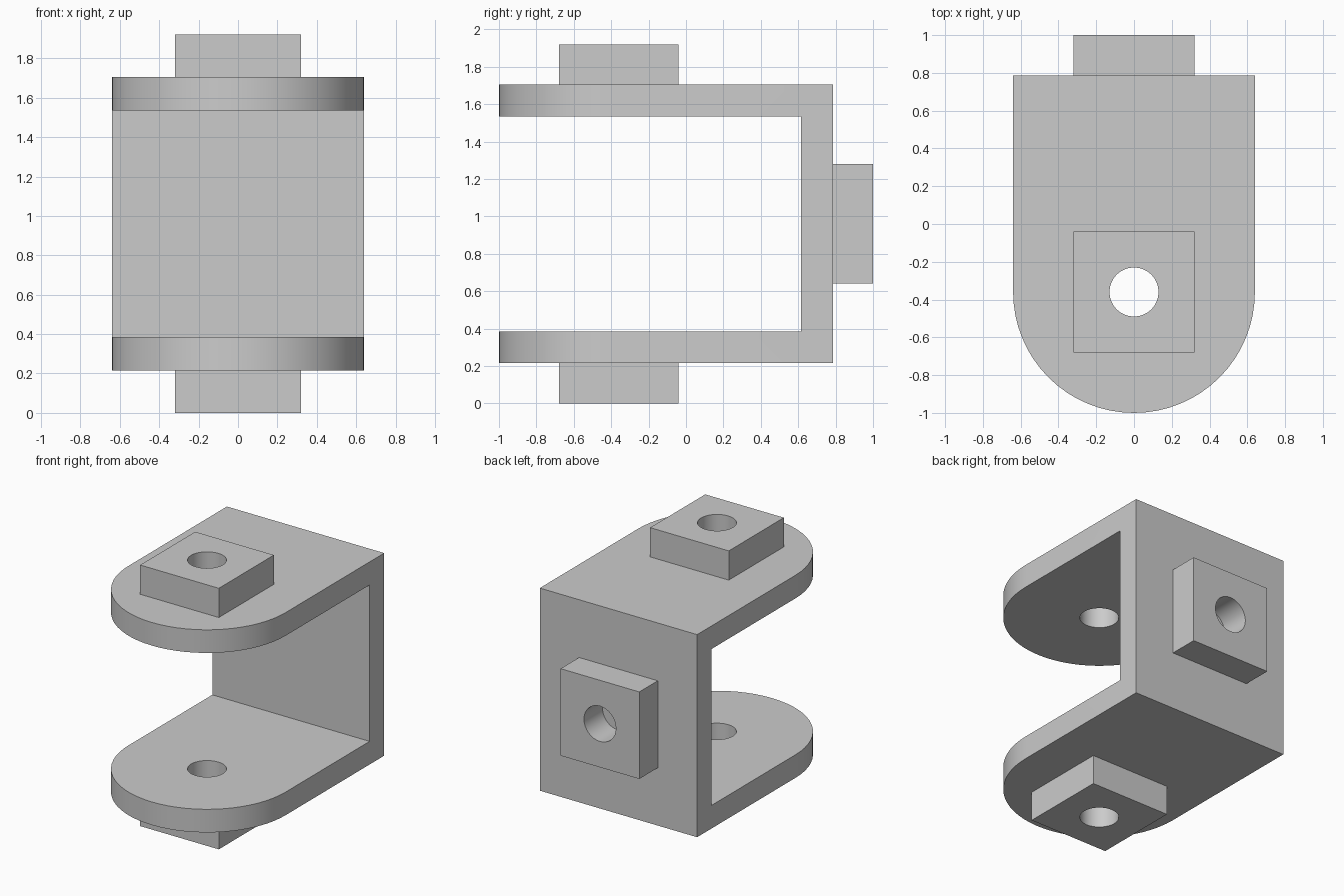
import bpy, bmesh, math
from mathutils import Matrix

if "Cube" in bpy.data.objects:
    bpy.data.objects.remove(bpy.data.objects["Cube"])

PIVOT_Y, R = -0.36, 0.64


def make(name, bm):
    bmesh.ops.recalc_face_normals(bm, faces=bm.faces)
    mesh = bpy.data.meshes.new(name)
    bm.to_mesh(mesh)
    bm.free()
    obj = bpy.data.objects.new(name, mesh)
    bpy.context.collection.objects.link(obj)
    return obj


def box(name, lo, hi):
    bm = bmesh.new()
    size = [b - a for a, b in zip(lo, hi)]
    mid = [(a + b) / 2 for a, b in zip(lo, hi)]
    bmesh.ops.create_cube(bm, size=1, matrix=Matrix.Translation(mid) @ Matrix.Diagonal((*size, 1)))
    return make(name, bm)


def rod(name, center, depth, tilt=0):
    bm = bmesh.new()
    bmesh.ops.create_cone(bm, cap_ends=True, segments=32, radius1=0.13, radius2=0.13, depth=depth,
                          matrix=Matrix.Translation(center) @ Matrix.Rotation(tilt, 4, 'X'))
    return make(name, bm)


def combine(target, tool, operation):
    bpy.context.view_layer.objects.active = target
    mod = target.modifiers.new(tool.name, 'BOOLEAN')
    mod.operation, mod.solver, mod.object = operation, 'EXACT', tool
    bpy.ops.object.modifier_apply(modifier=mod.name)
    bpy.data.objects.remove(tool, do_unlink=True)


# Clevis body: rounded outline extruded to the full arm height
outline = [(R, 0.785), (-R, 0.785)]
for i in range(33):
    a = math.pi + math.pi * i / 32
    outline.append((R * math.cos(a), PIVOT_Y + R * math.sin(a)))
bm = bmesh.new()
face = bm.faces.new([bm.verts.new((x, y, 0.215)) for x, y in outline])
ext = bmesh.ops.extrude_face_region(bm, geom=[face])
top = [v for v in ext['geom'] if isinstance(v, bmesh.types.BMVert)]
bmesh.ops.translate(bm, verts=top, vec=(0, 0, 1.49))
bracket = make("clevis_bracket", bm)

# Opening between the two arms
combine(bracket, box("opening", (-1, -1.5, 0.385), (1, 0.615, 1.535)), 'DIFFERENCE')

# Square bosses on the arms and the back wall
for name, lo, hi in (("lower_boss", (-0.32, -0.68, 0), (0.32, -0.04, 0.3)),
                     ("upper_boss", (-0.32, -0.68, 1.62), (0.32, -0.04, 1.92)),
                     ("back_boss", (-0.32, 0.7, 0.64), (0.32, 1, 1.28))):
    combine(bracket, box(name, lo, hi), 'UNION')

# Pin hole through both arms, blind hole in the back boss
combine(bracket, rod("pin_hole", (0, PIVOT_Y, 0.96), 2.4), 'DIFFERENCE')
combine(bracket, rod("back_hole", (0, 0.985, 0.96), 0.4, math.pi / 2), 'DIFFERENCE')

bracket.select_set(True)
bpy.context.view_layer.objects.active = bracket
bpy.ops.object.shade_smooth_by_angle(angle=math.radians(30))
